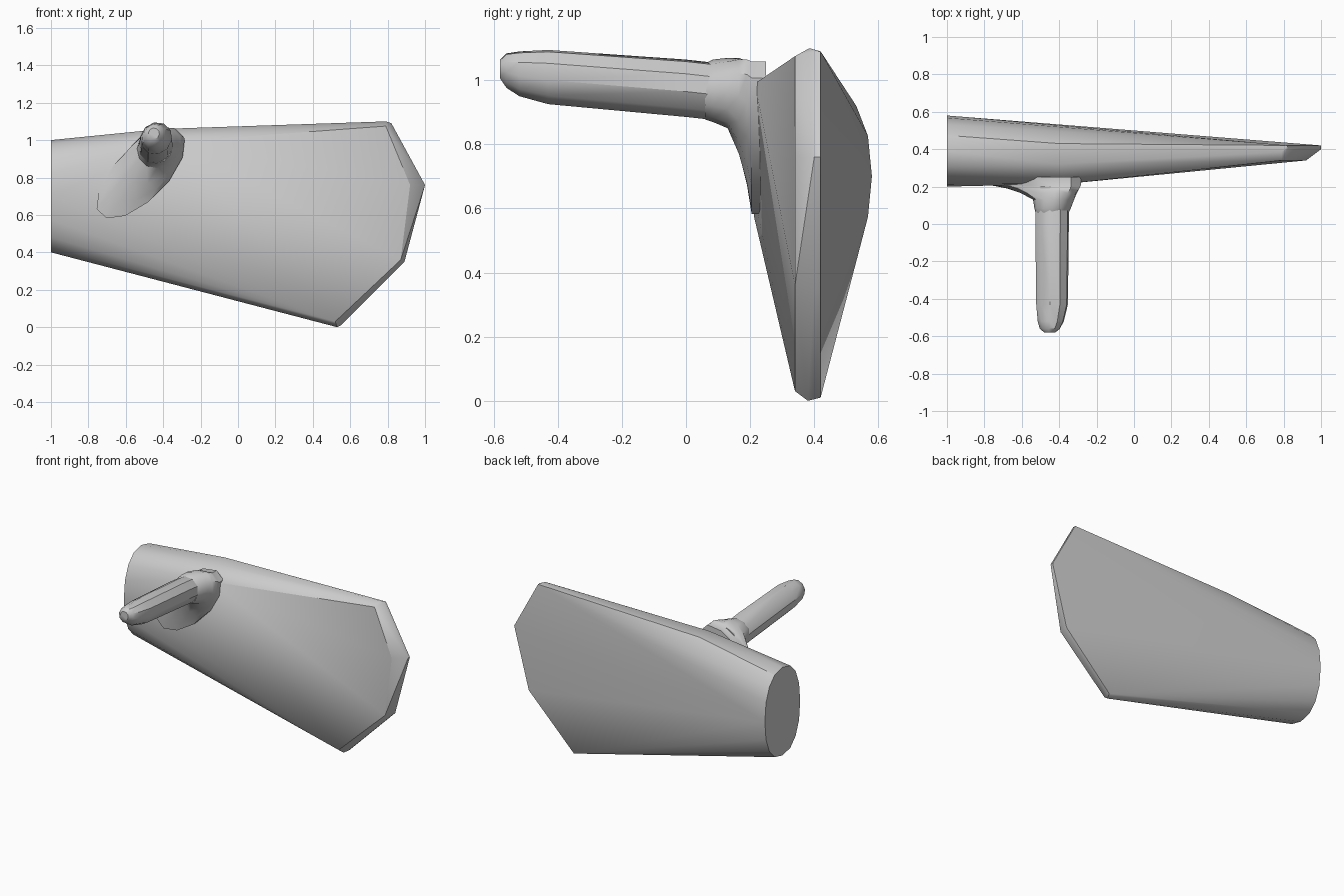
import bpy, bmesh, math
from mathutils import Vector

cube = bpy.data.objects.get("Cube")
if cube:
    bpy.data.objects.remove(cube)

# One plain grey for the whole model
grey = bpy.data.materials.new("plain grey")
grey.use_nodes = True
colour = (0.6, 0.6, 0.6, 1)
grey.diffuse_color = colour
grey.node_tree.nodes["Principled BSDF"].inputs["Base Color"].default_value = colour


def finish(bm, name, angle):
    bmesh.ops.recalc_face_normals(bm, faces=bm.faces)
    mesh = bpy.data.meshes.new(name)
    bm.to_mesh(mesh)
    bm.free()
    mesh.materials.append(grey)
    obj = bpy.data.objects.new(name, mesh)
    bpy.context.collection.objects.link(obj)
    bpy.ops.object.select_all(action='DESELECT')
    obj.select_set(True)
    bpy.context.view_layer.objects.active = obj
    bpy.ops.object.shade_smooth_by_angle(angle=math.radians(angle))
    return obj


# Broad body: hull from a rounded end cap to a thin, angular edge
bm = bmesh.new()
SIDES = 16
for i in range(SIDES):
    a = math.tau * i / SIDES
    c, s = math.cos(a), math.sin(a)
    y = 0.39 + 0.19 * math.copysign(abs(c) ** 0.85, c)
    bm.verts.new((-1, y, 0.7 + 0.3 * math.copysign(abs(s) ** 0.9, s)))

back_rim = [(0.82, 1.09), (1.0, 0.76), (0.89, 0.35), (0.55, 0.01)]
front_rim = [(0.79, 1.075), (0.92, 0.76), (0.87, 0.36), (0.52, 0.03)]
for x, z in back_rim:
    bm.verts.new((x, 0.42, z))
    bm.verts.new((x, 0.40, z))
for x, z in front_rim:
    bm.verts.new((x, 0.34, z))
# Crown along the top edge, lower corner and front shoulder
for p in [(0.79, 0.385, 1.1), (0.53, 0.38, 0.0), (-0.4, 0.43, 1.06),
          (-0.4, 0.32, 1.06), (-0.36, 0.215, 0.99)]:
    bm.verts.new(p)
hull = bmesh.ops.convex_hull(bm, input=bm.verts)
inside = {v for v in hull["geom_interior"] if isinstance(v, bmesh.types.BMVert)}
bmesh.ops.delete(bm, geom=list(inside), context='VERTS')
finish(bm, "body", 30)


def loft(name, sections, sides, angle):
    """Sections are y, centre x, centre z, long radius, short radius."""
    bm = bmesh.new()
    u = Vector((0.7, 0, 0.71))
    v = Vector((-0.71, 0, 0.7))
    rings = []
    for y, x, z, long, short in sections:
        ring = []
        for i in range(sides):
            a = math.tau * (i + 0.5) / sides
            ring.append(bm.verts.new(Vector((x, y, z))
                        + u * long * math.cos(a) + v * short * math.sin(a)))
        rings.append(ring)
    for r, q in zip(rings, rings[1:]):
        for i in range(sides):
            j = (i + 1) % sides
            bm.faces.new((r[i], r[j], q[j], q[i]))
    bm.faces.new(rings[0])
    bm.faces.new(rings[-1])
    return finish(bm, name, angle)


# Peg with a blunt rounded tip
loft("peg", [(-0.58, -0.45, 1.035, 0.03, 0.03),
             (-0.56, -0.45, 1.03, 0.058, 0.052),
             (-0.52, -0.445, 1.02, 0.075, 0.068),
             (-0.43, -0.438, 1.01, 0.09, 0.083),
             (0.0, -0.438, 0.975, 0.095, 0.088),
             (0.09, -0.438, 0.965, 0.095, 0.088),
             (0.2, -0.438, 0.96, 0.09, 0.085)], 10, 35)

# Collar flaring from the peg onto the body
loft("collar", [(0.06, -0.438, 0.965, 0.088, 0.088),
                (0.085, -0.435, 0.967, 0.098, 0.098),
                (0.13, -0.43, 0.96, 0.115, 0.105),
                (0.165, -0.455, 0.92, 0.18, 0.12),
                (0.19, -0.485, 0.87, 0.25, 0.13),
                (0.205, -0.52, 0.82, 0.31, 0.14),
                (0.25, -0.52, 0.82, 0.31, 0.14)], 12, 40)
